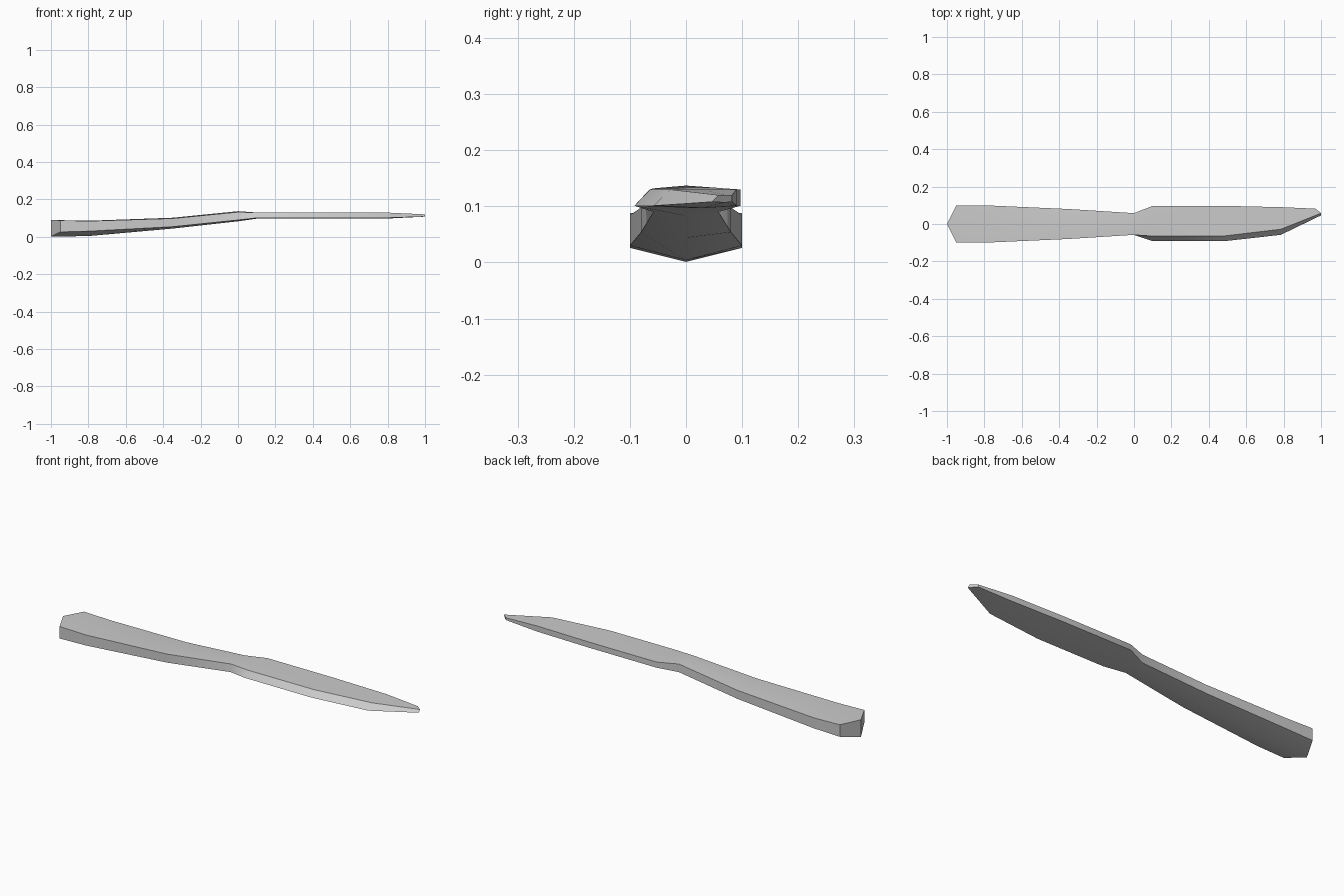
import bpy
import bmesh
import math

cube = bpy.data.objects.get("Cube")
if cube:
    bpy.data.objects.remove(cube, do_unlink=True)

# Steel material
steel = bpy.data.materials.new("light_grey_steel")
steel.use_nodes = True
grey = (0.6, 0.6, 0.6, 1)
steel.diffuse_color = grey
steel.node_tree.nodes["Principled BSDF"].inputs["Base Color"].default_value = grey


def handle(x, half, top, top_mid, low, low_mid, mid_x=None):
    """Symmetric six-point section with a keeled underside."""
    m = x if mid_x is None else mid_x
    return [(x, -half, top), (m, 0, top_mid), (x, half, top),
            (x, half, low), (m, 0, low_mid), (x, -half, low)]


def blade(x, edge, shoulder, spine, top, low, low_mid, spine_x=None):
    """Six-point section with a bevelled cutting edge at the front."""
    s = x if spine_x is None else spine_x
    mid = (shoulder + spine) / 2
    return [(x, shoulder, top), ((x + s) / 2, mid, top), (s, spine, top),
            (s, spine, low), ((x + s) / 2, mid, low_mid), (x, edge, low)]


# Sections from the handle butt to the blade tip
sections = [
    handle(-0.95, 0.1, 0.088, 0.09, 0.026, 0.001, mid_x=-1),
    handle(-0.8, 0.1, 0.084, 0.086, 0.03, 0.004),
    handle(-0.35, 0.08, 0.098, 0.102, 0.054, 0.044),
    handle(0, 0.058, 0.132, 0.137, 0.09, 0.083),
    blade(0.1, -0.092, -0.065, 0.097, 0.13, 0.101, 0.097),
    blade(0.48, -0.092, -0.064, 0.097, 0.13, 0.101, 0.097),
    blade(0.785, -0.058, -0.028, 0.09, 0.13, 0.101, 0.097),
    blade(1.0, 0.046, 0.058, 0.082, 0.12, 0.108, 0.107, spine_x=0.97),
]

# Knife body lofted through the sections
bm = bmesh.new()
rings = [[bm.verts.new(p) for p in s] for s in sections]
for a, b in zip(rings, rings[1:]):
    for i in range(6):
        j = (i + 1) % 6
        bm.faces.new((a[i], a[j], b[j], b[i]))
for r in (rings[0], rings[-1]):
    bm.faces.new((r[0], r[1], r[4], r[5]))
    bm.faces.new((r[1], r[2], r[3], r[4]))
bmesh.ops.recalc_face_normals(bm, faces=bm.faces[:])
mesh = bpy.data.meshes.new("table_knife")
bm.to_mesh(mesh)
bm.free()
mesh.materials.append(steel)
knife = bpy.data.objects.new("table_knife", mesh)
bpy.context.collection.objects.link(knife)

# Soft shading with crisp edges
bpy.ops.object.select_all(action="DESELECT")
knife.select_set(True)
bpy.context.view_layer.objects.active = knife
bpy.ops.object.shade_smooth_by_angle(angle=math.radians(30))
